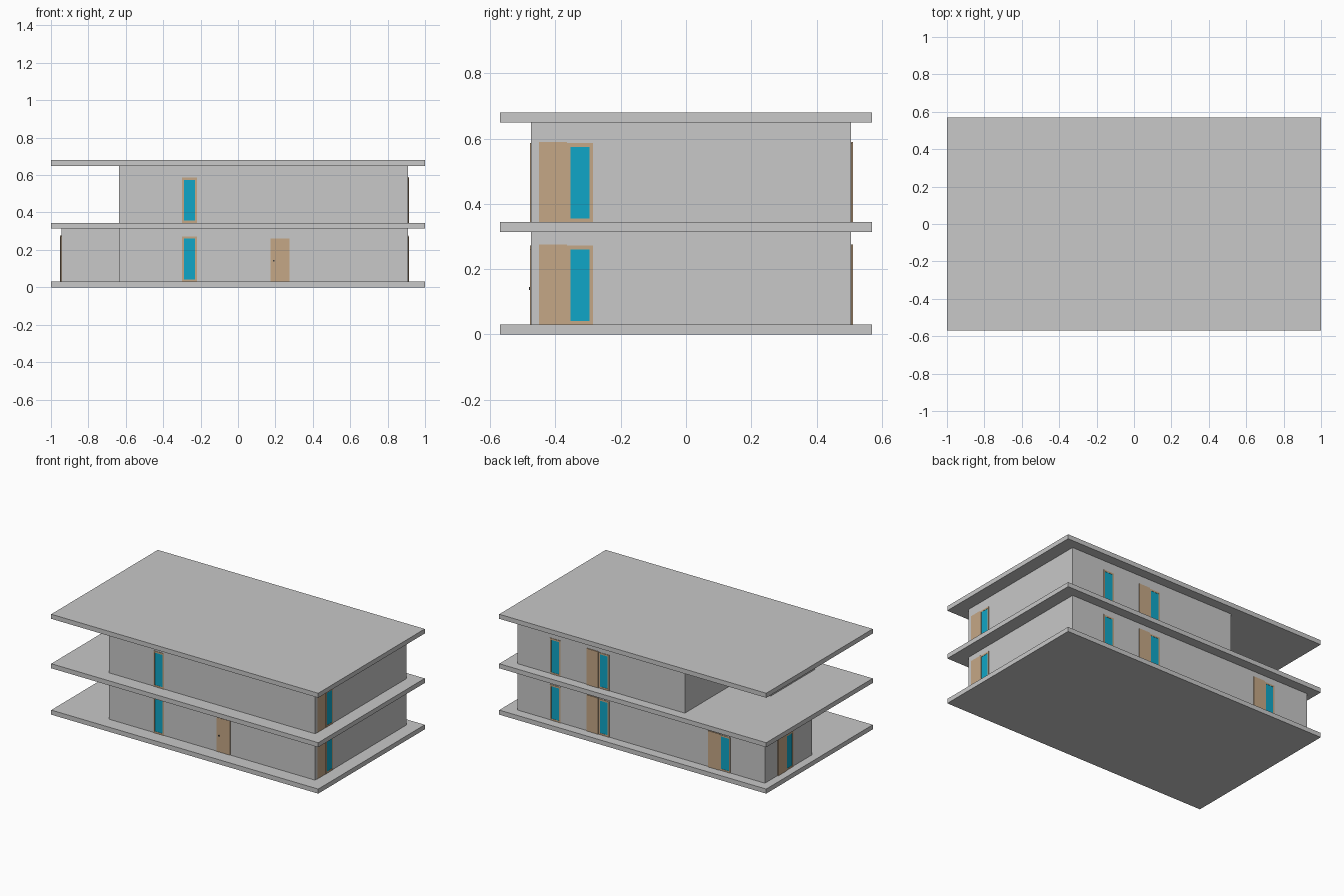
import bpy, bmesh
from mathutils import Matrix, Vector

if "Cube" in bpy.data.objects:
    bpy.data.objects.remove(bpy.data.objects["Cube"])


def material(name, rgb):
    m = bpy.data.materials.new(name)
    m.diffuse_color = (*rgb, 1)
    m.use_nodes = True
    m.node_tree.nodes["Principled BSDF"].inputs["Base Color"].default_value = m.diffuse_color
    return m


GREY = material("concrete grey", (0.58, 0.58, 0.58))
WOOD = material("light wood", (0.56, 0.39, 0.24))
BLUE = material("blue glass", (0.005, 0.38, 0.57))
DARK = material("dark metal", (0.05, 0.05, 0.05))


def finish(name, bm, mat):
    bmesh.ops.recalc_face_normals(bm, faces=bm.faces)
    me = bpy.data.meshes.new(name)
    bm.to_mesh(me)
    bm.free()
    me.materials.append(mat)
    ob = bpy.data.objects.new(name, me)
    bpy.context.collection.objects.link(ob)
    return ob


def prism(name, outline, z0, z1, mat):
    bm = bmesh.new()
    face = bm.faces.new([bm.verts.new((x, y, z0)) for x, y in outline])
    top = bmesh.ops.extrude_face_region(bm, geom=[face])
    verts = [g for g in top["geom"] if isinstance(g, bmesh.types.BMVert)]
    bmesh.ops.translate(bm, vec=(0, 0, z1 - z0), verts=verts)
    return finish(name, bm, mat)


# Wall frames: u runs to the viewer's right seen from outside, v is up, w points out
def side(origin, u, w):
    m = Matrix((Vector(u), Vector((0, 0, 1)), Vector(w))).transposed().to_4x4()
    return Matrix.Translation(origin) @ m


FRONT = side((0, -0.475, 0), (1, 0, 0), (0, -1, 0))
RIGHT = side((0.91, 0, 0), (0, 1, 0), (1, 0, 0))
BACK = side((0, 0.505, 0), (-1, 0, 0), (0, 1, 0))
LEFT = side((-0.945, 0, 0), (0, -1, 0), (-1, 0, 0))


def plate(name, wall, boxes, mat):
    """Boxes on a wall, each (u0, u1, v0, v1, depth)."""
    bm = bmesh.new()
    for u0, u1, v0, v1, d in boxes:
        m = (wall @ Matrix.Translation(((u0 + u1) / 2, (v0 + v1) / 2, d / 2))
             @ Matrix.Diagonal((u1 - u0, v1 - v0, d, 1)))
        bmesh.ops.create_cube(bm, size=1, matrix=m)
    return finish(name, bm, mat)


def window(wall, u, z):
    w, h, t, d = 0.08, 0.241, 0.011, 0.003
    plate("window_frame", wall, [
        (u, u + t, z, z + h, d), (u + w - t, u + w, z, z + h, d),
        (u + t, u + w - t, z, z + t, d), (u + t, u + w - t, z + h - t, z + h, d)], WOOD)
    plate("window_glass", wall, [(u + t, u + w - t, z + t, z + h - t, 0.0015)], BLUE)


def door(wall, u, z, w=0.085, h=0.245, d=0.006):
    plate("door", wall, [(u, u + w, z, z + h, d)], WOOD)


# Slabs
rect = [(-1, -0.57), (1, -0.57), (1, 0.57), (-1, 0.57)]
for name, z in (("ground_slab", 0), ("middle_slab", 0.314), ("roof_slab", 0.649)):
    prism(name, rect, z, z + 0.031, GREY)

# Storey walls, stepped in plan
prism("lower_walls", [(-0.635, -0.475), (0.91, -0.475), (0.91, 0.505),
                      (-0.945, 0.505), (-0.945, 0), (-0.635, 0)], 0.031, 0.314, GREY)
prism("upper_walls", [(-0.635, -0.475), (0.91, -0.475), (0.91, 0.505),
                      (-0.345, 0.505), (-0.345, 0), (-0.635, 0)], 0.345, 0.649, GREY)

# Openings repeated on both storeys
for z in (0.031, 0.345):
    window(FRONT, -0.30, z)
    window(BACK, -0.665, z)
    for wall, u, d in ((RIGHT, -0.45, 0.002), (BACK, -0.386, 0.006)):
        door(wall, u, z, d=d)
        window(wall, u + 0.085, z)

# Openings on the lower storey only
for wall, u in ((BACK, 0.522), (LEFT, -0.37)):
    door(wall, u, 0.031)
    window(wall, u + 0.085, 0.031)
door(FRONT, 0.175, 0.031, w=0.1, h=0.23, d=0.003)
plate("door_knob", FRONT, [(0.188, 0.196, 0.137, 0.145, 0.006)], DARK)
